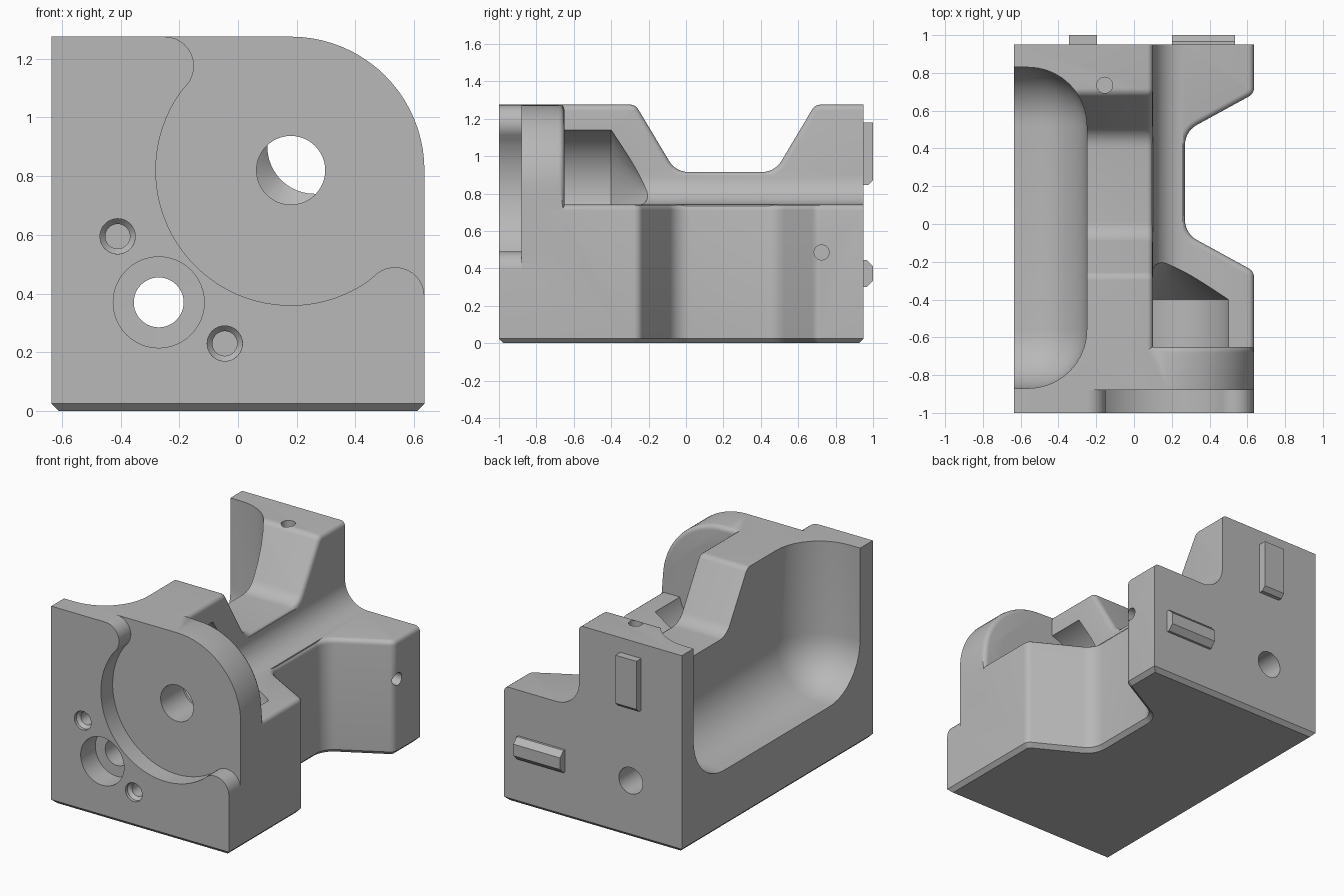
import bpy, bmesh, math
from mathutils import Vector

cube = bpy.data.objects.get("Cube")
if cube:
    bpy.data.objects.remove(cube, do_unlink=True)

grey = bpy.data.materials.new("machined grey")
grey.use_nodes = True
grey.diffuse_color = (0.48, 0.48, 0.48, 1)
grey.node_tree.nodes["Principled BSDF"].inputs["Base Color"].default_value = (0.48, 0.48, 0.48, 1)

PLACE = {"x": lambda t, u, v: (t, u, v),
         "y": lambda t, u, v: (u, t, v),
         "z": lambda t, u, v: (u, v, t)}


def arc(cx, cy, r, a, b, n=12):
    """Points on an arc from a to b degrees."""
    return [(cx + r * math.cos(math.radians(a + (b - a) * i / n)),
             cy + r * math.sin(math.radians(a + (b - a) * i / n))) for i in range(n + 1)]


def rounded(corners, n=7):
    """Polygon from (u, v, radius) corners with the corners filleted."""
    out = []
    for i, (u, v, r) in enumerate(corners):
        p = Vector((u, v))
        if not r:
            out.append((u, v))
            continue
        d0 = (Vector(corners[i - 1][:2]) - p).normalized()
        d1 = (Vector(corners[(i + 1) % len(corners)][:2]) - p).normalized()
        half = d0.angle(d1) / 2
        c = p + (d0 + d1).normalized() * (r / math.sin(half))
        s = p + d0 * (r / math.tan(half)) - c
        e = p + d1 * (r / math.tan(half)) - c
        sweep = s.angle_signed(e)
        a = math.atan2(s.y, s.x)
        for k in range(n + 1):
            t = a - sweep * k / n
            out.append((c.x + r * math.cos(t), c.y + r * math.sin(t)))
    return out


def finish(name, bm):
    bmesh.ops.recalc_face_normals(bm, faces=bm.faces)
    mesh = bpy.data.meshes.new(name)
    bm.to_mesh(mesh)
    bm.free()
    mesh.materials.append(grey)
    ob = bpy.data.objects.new(name, mesh)
    bpy.context.collection.objects.link(ob)
    return ob


def loft(name, axis, sections, bevels=()):
    """Solid through (position, outline) sections; bevels are (edge rule, size, segments)."""
    bm = bmesh.new()
    loops = [[bm.verts.new(PLACE[axis](t, u, v)) for u, v in pts] for t, pts in sections]
    n = len(loops[0])
    for a, b in zip(loops, loops[1:]):
        for i in range(n):
            bm.faces.new((a[i], a[(i + 1) % n], b[(i + 1) % n], b[i]))
    bm.faces.new(loops[0])
    bm.faces.new(loops[-1])
    bmesh.ops.recalc_face_normals(bm, faces=bm.faces)
    for rule, size, seg in bevels:
        edges = [e for e in bm.edges if all(rule(v.co) for v in e.verts)]
        bmesh.ops.bevel(bm, geom=edges, offset=size, offset_type='OFFSET', segments=seg,
                        profile=0.5, affect='EDGES', clamp_overlap=False)
    return finish(name, bm)


def prism(name, axis, a, b, pts, bevels=()):
    return loft(name, axis, [(a, pts), (b, pts)], bevels)


def lathe(name, axis, u, v, rings):
    """Round solid along an axis from (position, radius) rings."""
    return loft(name, axis, [(t, arc(u, v, r, 0, 360, 48)[:-1]) for t, r in rings])


def near(a, b):
    return abs(a - b) < 0.001


def combine(target, tool, operation):
    mod = target.modifiers.new("combine", 'BOOLEAN')
    mod.operation = operation
    mod.solver = 'EXACT'
    mod.object = tool
    bpy.context.view_layer.objects.active = target
    bpy.ops.object.modifier_apply(modifier=mod.name)
    bpy.data.objects.remove(tool, do_unlink=True)


W, F, B, H, STEP = 0.635, -1.0, 0.95, 1.275, 0.74

# Lower block with the side notch
plan = rounded([(-W, F, 0), (W, F, 0), (W, -0.25, 0.05), (0.27, -0.05, 0.12),
                (0.27, 0.49, 0.12), (W, 0.69, 0.05), (W, B, 0), (-W, B, 0)])
body = prism("body", "z", 0, STEP, plan, [
    (lambda c: near(c.z, 0), 0.025, 1),
    (lambda c: near(c.z, STEP) and c.x > 0.2, 0.03, 4)])

# Upright wall with the valley in its top
ridge = rounded([(-0.9, 0.3, 0), (B, 0.3, 0), (B, H, 0), (0.69, H, 0.05), (0.475, 0.915, 0.12),
                 (-0.055, 0.915, 0.12), (-0.27, H, 0.05), (-0.9, H, 0)])
wall = prism("wall", "x", -W, 0.1, ridge,
             [(lambda c: near(c.x, 0.1) and c.z > 0.9, 0.03, 4)])

# Concave fillet between wall and block
fillet = prism("fillet", "y", -0.8, B,
               [(0.0, 0.5), (0.0, 0.9)] + arc(0.26, 0.9, 0.16, 180, 270) + [(0.26, 0.5)])

# Front plate with one large rounded corner
plate = prism("plate", "y", F, -0.65,
              [(-W, 0.5), (W, 0.5)] + arc(0.18, 0.82, 0.455, 0, 90, 20) + [(-W, H)],
              [(lambda c: near(c.y, -0.65) and c.x > 0.15 and c.z > 0.8, 0.03, 4)])

for part in (wall, fillet, plate):
    combine(body, part, 'UNION')

# Left scoop: a box with large rounded edges
bm = bmesh.new()
bmesh.ops.create_cube(bm, size=1)
low, high = Vector((-1.6, -0.87, 0.37)), Vector((-0.25, 0.83, 2.2))
for v in bm.verts:
    v.co = [low[i] if v.co[i] < 0 else high[i] for i in range(3)]
bmesh.ops.bevel(bm, geom=bm.edges[:], offset=0.31, offset_type='OFFSET', segments=10,
                profile=0.5, affect='EDGES')
cuts = [finish("scoop", bm)]

# Round recess in the front face, with a lobe at each end
recess = (arc(-0.25, 1.175, 0.1, 90, -39.5) + arc(0.18, 0.82, 0.46, 140.5, 309.5, 40)[1:-1]
          + arc(0.535, 0.39, 0.1, 129.5, 0) + [(0.8, 0.39), (0.8, 1.4), (-0.25, 1.4)])
cuts.append(prism("recess", "y", -1.2, -0.88, recess))

# Bores and holes
cuts += [
    lathe("shaft_clearance", "y", 0.18, 0.82, [(-0.65, 0.33), (-0.4, 0.33), (-0.2, 0.04)]),
    lathe("shaft_bore", "y", 0.18, 0.82, [(-1.1, 0.117), (-0.6, 0.117)]),
    lathe("long_bore", "y", -0.27, 0.37, [(-1.2, 0.155), (-0.85, 0.155), (-0.849, 0.085), (1.2, 0.085)]),
    lathe("top_hole", "z", -0.155, 0.735, [(1.1, 0.042), (1.4, 0.042)]),
    lathe("side_hole", "x", 0.725, 0.485, [(0.45, 0.04), (0.8, 0.04)]),
]
for u, v in ((-0.41, 0.595), (-0.045, 0.23)):
    cuts.append(lathe("screw_hole", "y", u, v,
                      [(-1.1, 0.06), (-0.98, 0.06), (-0.96, 0.042), (-0.88, 0.042)]))

for tool in cuts:
    combine(body, tool, 'DIFFERENCE')

# Locating keys on the back
horizontal_key = prism("horizontal_key", "x", 0.2, 0.535,
                       [(0.94, 0.3), (0.965, 0.3), (1, 0.335), (1, 0.41), (0.965, 0.445), (0.94, 0.445)])
vertical_key = prism("vertical_key", "x", -0.345, -0.195,
                     [(0.94, 0.845), (0.975, 0.845), (1, 0.87), (1, 1.18), (0.94, 1.18)])

# Smooth the curved surfaces, keep the edges sharp
bpy.ops.object.select_all(action='DESELECT')
body.select_set(True)
bpy.context.view_layer.objects.active = body
bpy.ops.object.shade_smooth_by_angle(angle=math.radians(28))
